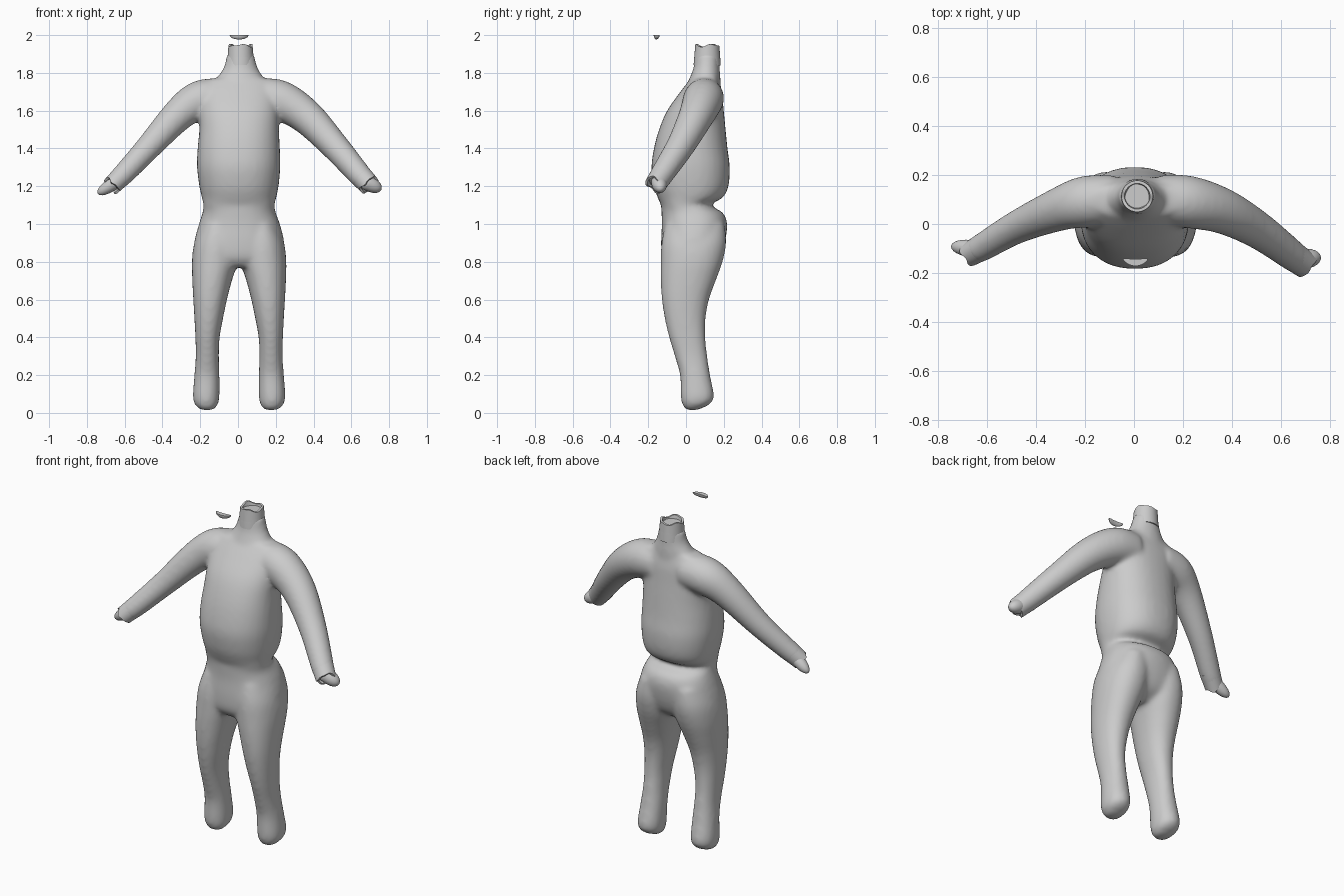
import bpy, bmesh, math
from mathutils import Vector

cube = bpy.data.objects.get("Cube")
if cube:
    bpy.data.objects.remove(cube, do_unlink=True)

grey = bpy.data.materials.new("matte_grey")
grey.use_nodes = True
grey.diffuse_color = (0.6, 0.6, 0.6, 1)
grey.node_tree.nodes["Principled BSDF"].inputs["Base Color"].default_value = (0.6, 0.6, 0.6, 1)
SIDES = 32


def smooth_rows(rows, steps=5):
    """Catmull-Rom interpolation between rows of numbers."""
    out = []
    for i in range(len(rows) - 1):
        a, b, c, d = rows[max(i - 1, 0)], rows[i], rows[i + 1], rows[min(i + 2, len(rows) - 1)]
        for s in range(steps):
            t = s / steps
            out.append([q + t / 2 * (r - p + t * (2 * p - 5 * q + 4 * r - w + t * (3 * (q - r) + w - p)))
                        for p, q, r, w in zip(a, b, c, d)])
    return out + [list(rows[-1])]


def bridge(bm, rings):
    """Skin a list of point rings and cap both ends."""
    loops = [[bm.verts.new(p) for p in ring] for ring in rings]
    for lo, hi in zip(loops, loops[1:]):
        for k in range(SIDES):
            n = (k + 1) % SIDES
            bm.faces.new((lo[k], lo[n], hi[n], hi[k]))
    bm.faces.new(loops[0][::-1])
    bm.faces.new(loops[-1])


def stack(bm, rows, power=1.0):
    """Horizontal sections: z, x min, x max, y front, y back."""
    rings = []
    for z, x0, x1, y0, y1 in smooth_rows(rows):
        ring = []
        for k in range(SIDES):
            a = math.tau * k / SIDES
            c, s = math.cos(a), math.sin(a)
            ring.append(((x0 + x1) / 2 + (x1 - x0) / 2 * math.copysign(abs(c) ** power, c),
                         (y0 + y1) / 2 + (y1 - y0) / 2 * math.copysign(abs(s) ** power, s), z))
        rings.append(ring)
    bridge(bm, rings)


def tube(bm, rows, axis=None, ragged=0.0):
    """Round sections along a path: x, y, z, radius."""
    rings = []
    for i, (x, y, z, r) in enumerate(rows):
        t = axis or Vector(rows[min(i + 1, len(rows) - 1)][:3]) - Vector(rows[max(i - 1, 0)][:3])
        t = t.normalized()
        u = Vector((0, 1, 0)).cross(t).normalized()
        v = t.cross(u)
        ring = []
        for k in range(SIDES):
            a = math.tau * k / SIDES
            wave = ragged * (math.sin(3 * a) + 0.6 * math.sin(5 * a + 1)) if i > 0 else 0
            ring.append(Vector((x, y, z)) + r * (u * math.cos(a) + v * math.sin(a)) + t * wave)
        rings.append(ring)
    bridge(bm, rings)


def finish(name, bm):
    bmesh.ops.recalc_face_normals(bm, faces=bm.faces)
    mesh = bpy.data.meshes.new(name)
    bm.to_mesh(mesh)
    bm.free()
    mesh.materials.append(grey)
    mesh.polygons.foreach_set("use_smooth", [True] * len(mesh.polygons))
    obj = bpy.data.objects.new(name, mesh)
    bpy.context.collection.objects.link(obj)
    return obj


def open_end(name, start, rim, r0, r1, ragged, depth):
    """Short sleeve with a ragged, hollow end."""
    a, b = Vector(start), Vector(rim)
    axis = (b - a).normalized()
    inner = b - axis * depth
    rows = [(*a, r0), (*a.lerp(b, 0.5), (r0 + r1) / 2), (*b, r1), (*b, r1 - 0.012), (*inner, r1 - 0.017)]
    bm = bmesh.new()
    # only the rim is ragged: skin the plain sleeve first, then the lip
    tube(bm, rows[:2] + [(*b.lerp(a, 0.15), r1)], axis)
    tube(bm, [(*a.lerp(b, 0.4), r0 * 0.6 + r1 * 0.4)] + rows[2:], axis, ragged)
    obj = finish(name, bm)
    bpy.context.view_layer.objects.active = obj
    obj.select_set(True)
    bpy.ops.object.shade_smooth_by_angle(angle=math.radians(40))
    obj.select_set(False)


bm = bmesh.new()
# torso: seat, waist fold, belly, chest, shoulders
stack(bm, [
    (0.77, -0.15, 0.16, -0.09, 0.10), (0.82, -0.22, 0.23, -0.125, 0.17),
    (0.90, -0.232, 0.245, -0.132, 0.205), (1.00, -0.207, 0.222, -0.128, 0.218),
    (1.06, -0.188, 0.20, -0.13, 0.195), (1.10, -0.183, 0.193, -0.133, 0.132),
    (1.14, -0.192, 0.203, -0.15, 0.195), (1.20, -0.205, 0.215, -0.17, 0.225),
    (1.30, -0.217, 0.224, -0.183, 0.232), (1.40, -0.214, 0.222, -0.17, 0.22),
    (1.50, -0.205, 0.217, -0.143, 0.21), (1.60, -0.205, 0.215, -0.10, 0.20),
    (1.70, -0.20, 0.21, -0.03, 0.19), (1.77, -0.16, 0.18, 0.025, 0.17)], 0.88)
# neck
stack(bm, [(1.70, -0.13, 0.15, -0.01, 0.185), (1.78, -0.105, 0.13, 0.022, 0.182),
           (1.83, -0.075, 0.103, 0.04, 0.178), (1.90, -0.058, 0.085, 0.05, 0.176)])
# legs
for side in (-1, 1):
    rows = [(0.015, 0.135, 0.205, 0.00, 0.06), (0.045, 0.112, 0.235, -0.02, 0.125),
            (0.09, 0.104, 0.245, -0.028, 0.148), (0.20, 0.104, 0.237, -0.032, 0.128),
            (0.30, 0.107, 0.23, -0.06, 0.113), (0.40, 0.103, 0.232, -0.09, 0.103),
            (0.50, 0.085, 0.237, -0.113, 0.104), (0.60, 0.064, 0.243, -0.128, 0.122),
            (0.70, 0.038, 0.248, -0.134, 0.158), (0.80, 0.008, 0.25, -0.134, 0.194),
            (0.90, 0.0, 0.238, -0.13, 0.213), (1.00, 0.02, 0.20, -0.11, 0.205)]
    stack(bm, [(z, 0.006 + side * a, 0.006 + side * b, f, k) for z, a, b, f, k in rows], 0.92)
# arms
right_path = [(-0.08, 0.10, 1.67, 0.10), (-0.20, 0.09, 1.655, 0.105), (-0.31, 0.058, 1.583, 0.088),
              (-0.475, -0.012, 1.405, 0.068), (-0.61, -0.09, 1.26, 0.058), (-0.65, -0.112, 1.225, 0.053)]
left_path = [(0.10, 0.10, 1.67, 0.10), (0.22, 0.09, 1.655, 0.107), (0.36, 0.053, 1.57, 0.093),
             (0.505, -0.025, 1.42, 0.076), (0.64, -0.125, 1.265, 0.063), (0.675, -0.152, 1.225, 0.058)]
for path in (right_path, left_path):
    tube(bm, smooth_rows(path))
body = finish("body", bm)
remesh = body.modifiers.new("merge", 'REMESH')
remesh.mode = 'VOXEL'
remesh.voxel_size = 0.012
remesh.use_smooth_shade = True
relax = body.modifiers.new("relax", 'SMOOTH')
relax.factor = 0.5
relax.iterations = 12

# ragged open ends at the neck and wrists
open_end("neck_rim", (0.014, 0.112, 1.84), (0.013, 0.113, 1.945), 0.072, 0.064, 0.006, 0.025)
open_end("right_cuff", (-0.605, -0.087, 1.265), (-0.668, -0.122, 1.203), 0.056, 0.05, 0.007, 0.03)
open_end("left_cuff", (0.635, -0.121, 1.27), (0.694, -0.163, 1.207), 0.061, 0.056, 0.007, 0.03)

# stub hands
for name, start, tip, r in (("right_hand", (-0.63, -0.105, 1.235), (-0.742, -0.09, 1.16), 0.036),
                            ("left_hand", (0.665, -0.145, 1.23), (0.758, -0.135, 1.18), 0.042)):
    a, b = Vector(start), Vector(tip)
    bm = bmesh.new()
    tube(bm, [(*a.lerp(b, t), r * math.sqrt(max(1 - t ** 3, 0.002))) for t in
              (0, 0.3, 0.5, 0.65, 0.78, 0.88, 0.95, 0.985, 1)], (b - a))
    finish(name, bm)

# small floating sliver, flat on top
bm = bmesh.new()
bmesh.ops.create_uvsphere(bm, u_segments=24, v_segments=16, radius=1)
cut = bmesh.ops.bisect_plane(bm, geom=bm.verts[:] + bm.edges[:] + bm.faces[:],
                             plane_co=(0, 0, 0), plane_no=(0, 0, 1), clear_outer=True)
bmesh.ops.holes_fill(bm, edges=[e for e in bm.edges if e.is_boundary])
for v in bm.verts:
    v.co = Vector((0.006 + v.co.x * 0.05, -0.157 + v.co.y * 0.014 + 0.014 * v.co.x ** 2, 2.0 + v.co.z * 0.023))
sliver = finish("floating_sliver", bm)
bpy.context.view_layer.objects.active = sliver
sliver.select_set(True)
bpy.ops.object.shade_smooth_by_angle(angle=math.radians(40))
